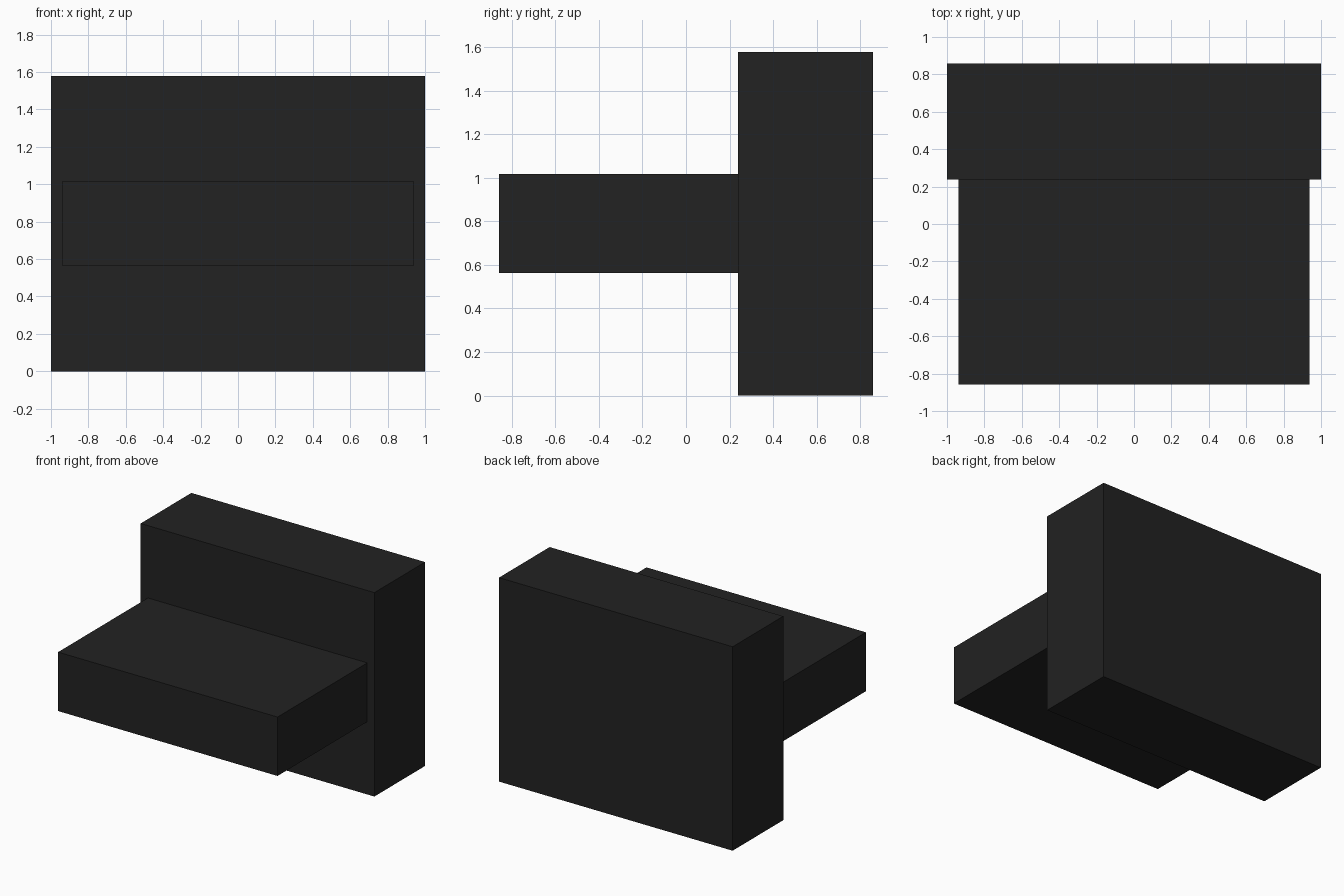
import bpy
from mathutils import Vector

if "Cube" in bpy.data.objects:
    bpy.data.objects.remove(bpy.data.objects["Cube"])

# Single dark charcoal colour
charcoal = bpy.data.materials.new("charcoal")
charcoal.diffuse_color = (0.016, 0.016, 0.016, 1.0)
charcoal.use_nodes = True
charcoal.node_tree.nodes["Principled BSDF"].inputs["Base Color"].default_value = charcoal.diffuse_color


def box(name, low, high):
    """Axis-aligned box between two corners."""
    low, high = Vector(low), Vector(high)
    bpy.ops.mesh.primitive_cube_add(size=1, location=(low + high) / 2)
    obj = bpy.context.object
    obj.name = name
    obj.scale = high - low
    bpy.ops.object.transform_apply(location=False, rotation=False, scale=True)
    obj.data.materials.append(charcoal)
    return obj


# Tall upright block at the back
box("back_block", (-1.0, 0.239, 0.0), (1.0, 0.858, 1.578))

# Slightly narrower slab reaching forward from its middle
box("front_slab", (-0.939, -0.858, 0.562), (0.939, 0.239, 1.018))
